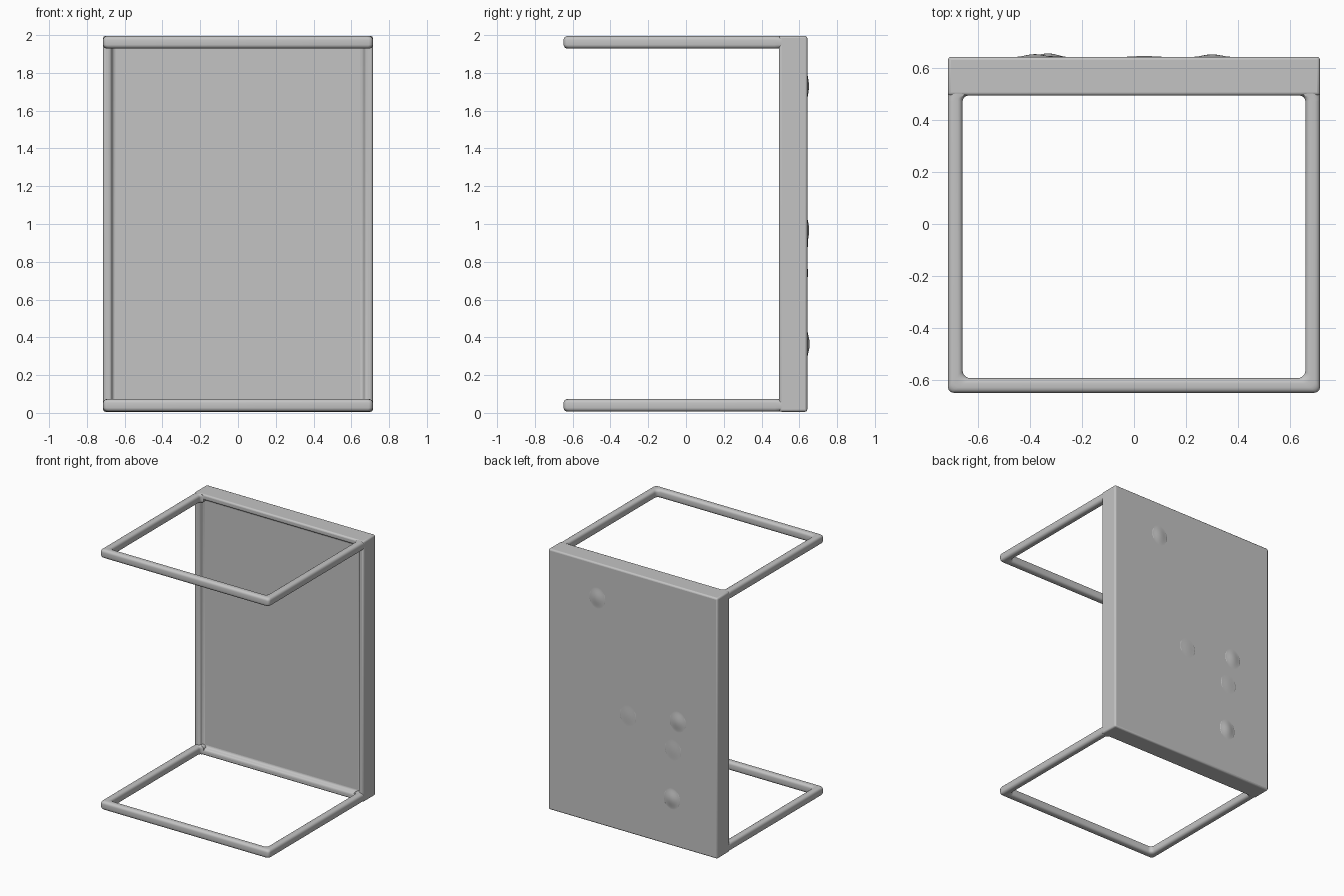
import bpy, bmesh, math
from mathutils import Vector

if "Cube" in bpy.data.objects:
    bpy.data.objects.remove(bpy.data.objects["Cube"], do_unlink=True)

W = 0.714                       # half width
FRONT, BACK = -0.648, 0.642     # depth limits
LOW, HIGH = 0.006, 1.996        # height limits
SHELL_FRONT = 0.493             # front rim of the back panel
BAR_W, BAR_H = 0.056, 0.066     # bar section

grey = bpy.data.materials.new("plain grey")
grey.use_nodes = True
COLOUR = (0.55, 0.55, 0.55, 1)
grey.diffuse_color = COLOUR
grey.node_tree.nodes["Principled BSDF"].inputs["Base Color"].default_value = COLOUR


def finish(name, bm, bevel=0, angle=35):
    """Turn a bmesh into a smooth shaded, coloured object."""
    bmesh.ops.recalc_face_normals(bm, faces=bm.faces)
    mesh = bpy.data.meshes.new(name)
    bm.to_mesh(mesh)
    bm.free()
    mesh.materials.append(grey)
    ob = bpy.data.objects.new(name, mesh)
    bpy.context.collection.objects.link(ob)
    if bevel:
        mod = ob.modifiers.new("soft edges", 'BEVEL')
        mod.width, mod.segments = bevel, 3
        mod.limit_method, mod.angle_limit = 'ANGLE', math.radians(30)
    bpy.ops.object.select_all(action='DESELECT')
    ob.select_set(True)
    bpy.context.view_layer.objects.active = ob
    bpy.ops.object.shade_smooth_by_angle(angle=math.radians(angle))


def back_panel():
    """Upright tray: a thick slab with a shallow recess in its front."""
    bm = bmesh.new()
    bmesh.ops.create_cube(bm, size=1)
    for v in bm.verts:
        v.co.x *= 2 * W
        v.co.y = BACK if v.co.y > 0 else SHELL_FRONT
        v.co.z = HIGH if v.co.z > 0 else LOW
    bm.normal_update()
    face = min(bm.faces, key=lambda f: f.calc_center_median().y)
    bmesh.ops.inset_region(bm, faces=[face], thickness=0.056)
    # sloping walls of the recess
    bmesh.ops.inset_region(bm, faces=[face], thickness=0.018)
    for v in face.verts:
        v.co.y += 0.036
    finish("back_panel", bm, bevel=0.012)


def bar_section(n=4, r=0.02):
    """Rounded rectangle as (u from inner 0 to outer 1, height)."""
    pts = []
    for i, (cx, cz) in enumerate([(BAR_W - r, BAR_H - r), (r, BAR_H - r),
                                  (r, r), (BAR_W - r, r)]):
        for k in range(n + 1):
            a = math.pi / 2 * (i + k / n)
            pts.append(((cx + r * math.cos(a)) / BAR_W, cz + r * math.sin(a)))
    return pts


def u_frame(name, z0):
    """U-shaped bar running from the panel, round the front and back again."""
    # right-hand flare into the panel, as (inner point, outer point) in plan
    fillet = 0.022
    flare = [(Vector((W - BAR_W - fillet, SHELL_FRONT + 0.03)),
              Vector((W, SHELL_FRONT + 0.03)))]
    for k in range(5):
        a = math.pi / 2 * k / 4
        y = SHELL_FRONT - fillet * math.sin(a)
        flare.append((Vector((W - BAR_W - fillet * (1 - math.sin(a)),
                              SHELL_FRONT - fillet * (1 - math.cos(a)))),
                      Vector((W, y))))
    stations = list(flare)
    # rounded front corners
    ri, ro, n = 0.03, 0.022, 5
    for sx, start in ((1, 0), (-1, -math.pi / 2)):
        ci = Vector((sx * (W - BAR_W - ri), FRONT + BAR_W + ri))
        co = Vector((sx * (W - ro), FRONT + ro))
        for k in range(n + 1):
            a = start - math.pi / 2 * k / n
            d = Vector((math.cos(a), math.sin(a)))
            stations.append((ci + ri * d, co + ro * d))
    mirror = Vector((-1, 1))
    stations += [(i * mirror, o * mirror) for i, o in reversed(flare)]

    bm = bmesh.new()
    rings = []
    for inner, outer in stations:
        ring = []
        for u, h in bar_section():
            p = inner.lerp(outer, u)
            ring.append(bm.verts.new((p.x, p.y, z0 + h)))
        rings.append(ring)
    for a, b in zip(rings, rings[1:]):
        for i in range(len(a)):
            j = (i + 1) % len(a)
            bm.faces.new((a[i], a[j], b[j], b[i]))
    bm.faces.new(rings[0])
    bm.faces.new(rings[-1])
    finish(name, bm)


def bump(i, x, z, rise):
    """Low oval swelling that fades into the rear face."""
    bm = bmesh.new()
    bmesh.ops.create_uvsphere(bm, u_segments=24, v_segments=16, radius=1)
    for v in bm.verts:
        y = rise * v.co.y ** 4 if v.co.y > 0.01 else -0.004
        v.co = (x + v.co.x * 0.07, BACK + y, z + v.co.z * 0.08)
    finish(f"rear_bump_{i}", bm, angle=60)


back_panel()
u_frame("bottom_frame", LOW + 0.001)
u_frame("top_frame", HIGH - BAR_H - 0.001)
for i, (x, z, rise) in enumerate([(0.30, 1.73, 0.009), (-0.38, 0.965, 0.010),
                                  (-0.33, 0.365, 0.013), (0.04, 0.90, 0.003),
                                  (-0.34, 0.74, 0.003)]):
    bump(i + 1, x, z, rise)
